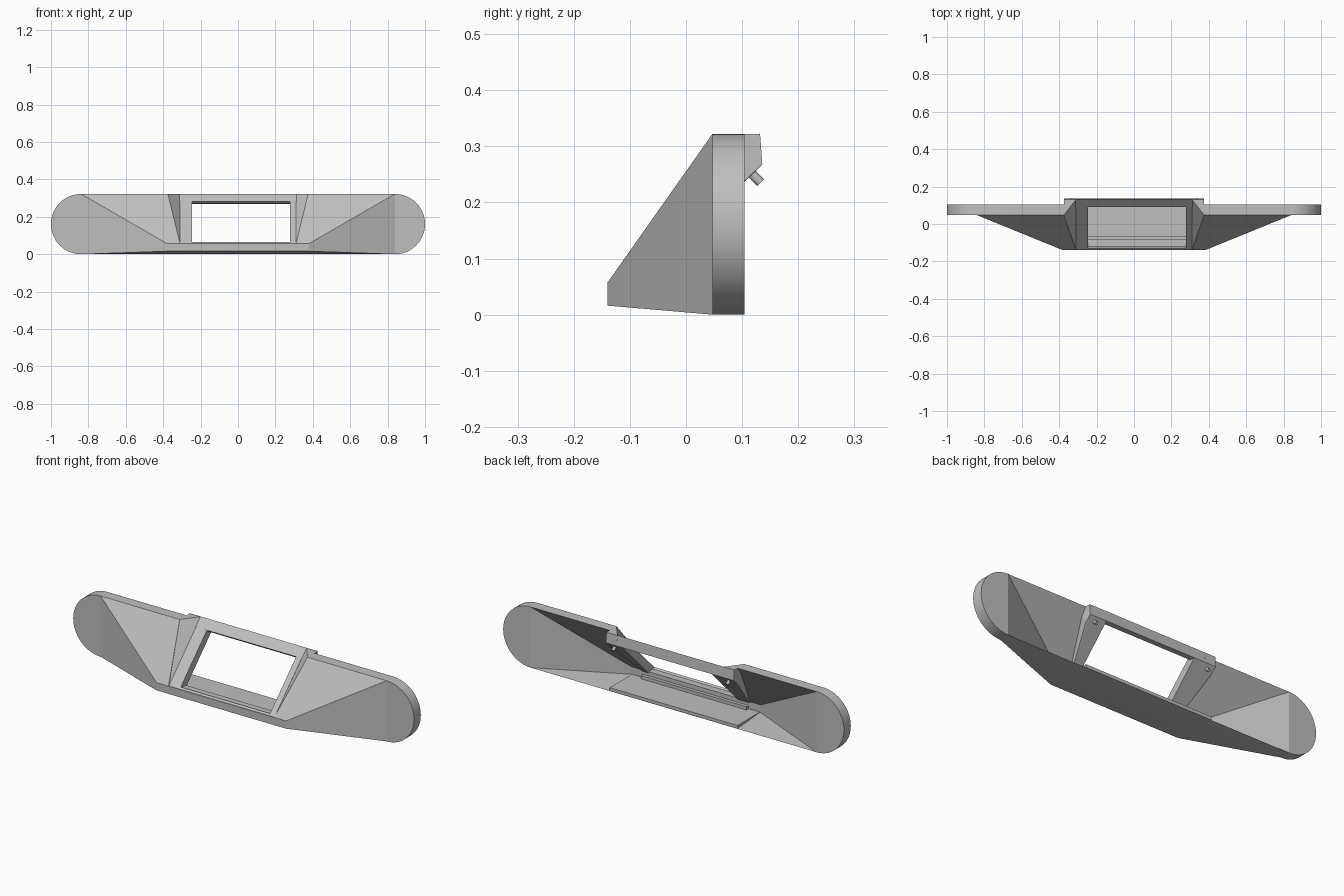
import bpy, bmesh, math
from mathutils import Vector

cube = bpy.data.objects.get("Cube")
if cube:
    bpy.data.objects.remove(cube, do_unlink=True)

grey = bpy.data.materials.new("plain grey")
grey.use_nodes = True
grey.diffuse_color = (0.52, 0.52, 0.52, 1)
grey.node_tree.nodes["Principled BSDF"].inputs["Base Color"].default_value = (0.52, 0.52, 0.52, 1)

RIM, DEPTH, FRONT = 0.047, 0.057, -0.14
TOP, LIP, FOOT = 0.322, 0.057, 0.016
END, NOSE = 0.839, 0.38
GAP_TOP, GAP_LOW = 0.375, 0.31


def finish(name, bm):
    bmesh.ops.recalc_face_normals(bm, faces=bm.faces[:])
    mesh = bpy.data.meshes.new(name)
    bm.to_mesh(mesh)
    bm.free()
    mesh.materials.append(grey)
    obj = bpy.data.objects.new(name, mesh)
    bpy.context.collection.objects.link(obj)
    return obj


def hull(name, points):
    bm = bmesh.new()
    for p in points:
        bm.verts.new(p)
    bmesh.ops.convex_hull(bm, input=bm.verts[:])
    bmesh.ops.dissolve_limit(bm, angle_limit=0.01, verts=bm.verts[:], edges=bm.edges[:])
    return finish(name, bm)


def bar(name, x0, x1, profile):
    return hull(name, [(x, y, z) for x in (x0, x1) for y, z in profile])


# Faceted front shell: half is drawn as a sheet, thickened rearward and mirrored
bm = bmesh.new()
rim_top, rim_low = (END, RIM, TOP), (END, RIM, 0)
nose_top, nose_low = (NOSE, FRONT, LIP), (NOSE, FRONT, FOOT)
gap_top, gap_low = (GAP_TOP, RIM, TOP), (GAP_LOW, FRONT, LIP)
r = TOP / 2
steps = 32
arc = [(END + r * math.sin(math.pi * i / steps), RIM, r + r * math.cos(math.pi * i / steps))
       for i in range(1, steps)]
sheet = [
    [rim_top] + arc + [rim_low],
    [rim_top, rim_low, nose_top],
    [rim_low, nose_low, nose_top],
    [rim_top, nose_top, gap_low, gap_top],
    [nose_top, nose_low, (0, FRONT, FOOT), (0, FRONT, LIP), gap_low],
    [nose_low, rim_low, (0, RIM, 0), (0, FRONT, FOOT)],
]
for face in sheet:
    bm.faces.new([bm.verts.new(p) for p in face])
bmesh.ops.remove_doubles(bm, verts=bm.verts[:], dist=0.0001)
grown = bmesh.ops.extrude_face_region(bm, geom=bm.faces[:], use_keep_orig=True)
bmesh.ops.translate(bm, vec=(0, DEPTH, 0),
                    verts=[g for g in grown["geom"] if isinstance(g, bmesh.types.BMVert)])
# Open the seam so the halves join cleanly
seam = [f for f in bm.faces if all(abs(v.co.x) < 0.0001 for v in f.verts)]
bmesh.ops.delete(bm, geom=seam, context="FACES_ONLY")
shell = finish("shell", bm)
mirror = shell.modifiers.new("mirror", "MIRROR")
mirror.use_clip = True
bpy.context.view_layer.objects.active = shell
shell.select_set(True)
bpy.ops.object.shade_smooth_by_angle(angle=math.radians(15))
shell.select_set(False)

# Tilted window frame in the centre recess
rail = [(-0.137, 0.057), (0.131, 0.323), (0.136, 0.268), (-0.095, 0.038)]
bar("frame_rail_right", -GAP_LOW, -0.246, rail)
bar("frame_rail_left", 0.278, GAP_LOW, rail)
bar("frame_top", -GAP_TOP, GAP_TOP, [(0.09, 0.283), (0.131, 0.323), (0.136, 0.268), (0.105, 0.27)])
bar("frame_sill", -GAP_LOW, GAP_LOW,
    [(-0.138, 0.056), (-0.128, 0.065), (-0.1, 0.038), (-0.138, 0.03)])
bar("inner_ledge", -GAP_LOW, GAP_LOW, [(-0.1, 0.014), (-0.1, 0.035), (-0.065, 0.035), (-0.065, 0.012)])
bar("floor_edge", -GAP_TOP, GAP_TOP, [(-0.085, 0.012), (-0.085, 0.018), (0.104, 0.018), (0.104, 0.001)])

for side, s in (("left", 1), ("right", -1)):
    # Cheek between the shell and the recessed frame
    hull("cheek_" + side, [
        (s * GAP_TOP, RIM, TOP), (s * GAP_TOP, 0.132, TOP), (s * GAP_LOW, 0.132, TOP),
        (s * GAP_TOP, 0.136, 0.268), (s * GAP_LOW, 0.136, 0.268), (s * GAP_TOP, 0.104, 0.238),
        (s * GAP_LOW, -0.137, LIP), (s * GAP_LOW, -0.095, 0.038)])
    # Mounting peg pointing down and back
    axis = Vector((0, 1, -1)).normalized()
    bpy.ops.mesh.primitive_cylinder_add(vertices=20, radius=0.0085, depth=0.036,
                                        location=Vector((s * 0.335, 0.133, 0.235)) - axis * 0.018,
                                        rotation=axis.to_track_quat("Z", "Y").to_euler())
    peg = bpy.context.object
    peg.name = "peg_" + side
    peg.data.materials.append(grey)
    bpy.ops.object.shade_smooth_by_angle()
